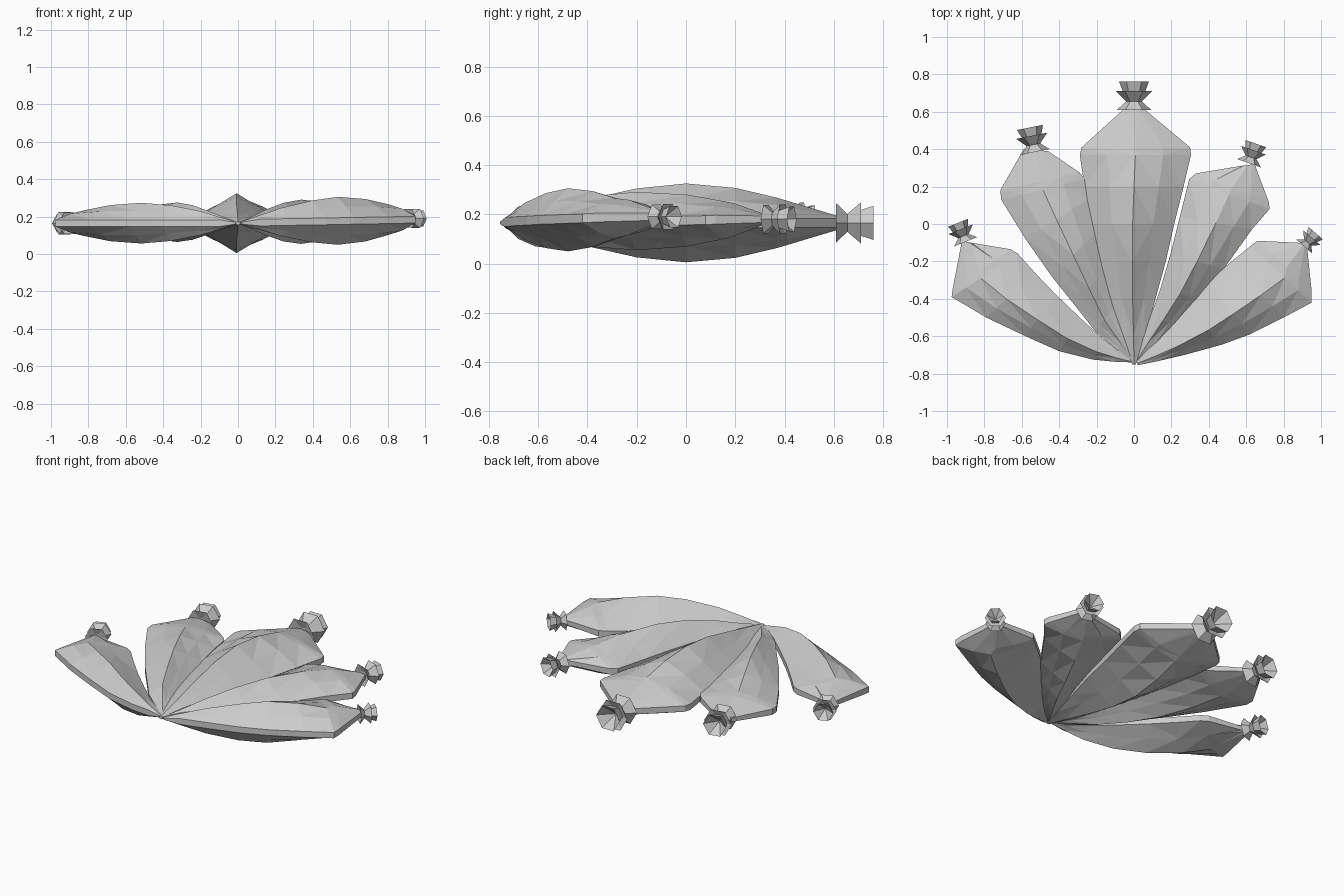
import bpy, bmesh, math
from mathutils import Vector

default_cube = bpy.data.objects.get("Cube")
if default_cube:
    bpy.data.objects.remove(default_cube, do_unlink=True)

grey = bpy.data.materials.new("plain_grey")
grey.use_nodes = True
grey.diffuse_color = (0.6, 0.6, 0.6, 1)
grey.node_tree.nodes["Principled BSDF"].inputs["Base Color"].default_value = grey.diffuse_color

BASE_Z = 0.165
EDGE = 0.018                      # half thickness of the pad rim
RIDGE = [0.01, 0.045, 0.095, 0.14, 0.16, 0.142, 0.102, 0.09, 0.03]
SWELL = [0.5, 0.46, 0.46, 0.48, 0.52, 0.57, 0.63, 0.65, 0.7]


def make_object(name, bm):
    """Turn a bmesh into a flat shaded object."""
    bmesh.ops.recalc_face_normals(bm, faces=bm.faces)
    mesh = bpy.data.meshes.new(name)
    bm.to_mesh(mesh)
    bm.free()
    mesh.materials.append(grey)
    obj = bpy.data.objects.new(name, mesh)
    bpy.context.collection.objects.link(obj)
    return obj


def loft(bm, rings):
    """Skin a row of closed rings of points and cap both ends."""
    loops = [[bm.verts.new(p) for p in ring] for ring in rings]
    for a, b in zip(loops, loops[1:]):
        n = len(a)
        for i in range(n):
            j = (i + 1) % n
            bm.faces.new((a[i], a[j], b[j], b[i]))
    bm.faces.new(loops[0])
    bm.faces.new(loops[-1])


def pad(name, outline, fullness, tip_z, crest=0.5):
    """Ridged pad: each station gives its left and right rim points.
    The crest is where the ridge runs, from left (0) to right (1)."""
    bm = bmesh.new()
    rings = []
    last = len(outline) - 1
    for i, (lx, ly, rx, ry) in enumerate(outline):
        t = i / last
        z = BASE_Z + (tip_z - BASE_Z) * t
        high = RIDGE[i] * fullness
        rim = min(EDGE, high * 0.6)
        up, top = Vector((0, 0, rim)), Vector((0, 0, high))
        flank = up.lerp(top, SWELL[i])
        left, right = Vector((lx, ly, z)), Vector((rx, ry, z))
        mid = left.lerp(right, crest + (0.5 - crest) * t ** 2)
        left_mid, right_mid = (left + mid) / 2, (right + mid) / 2
        rings.append([left - up, left + up, left_mid + flank, mid + top,
                      right_mid + flank, right + up, right - up,
                      right_mid - flank, mid - top, left_mid - flank])
    loft(bm, rings)
    bmesh.ops.triangulate(bm, faces=bm.faces)
    return make_object(name, bm)


def bud(name, base, direction, size):
    """Six sided bud: flared skirt, wide cup and a hollow upper cup."""
    profile = [(0.03, 0.02), (0.092, 0), (0.042, 0.045), (0.096, 0.1),
               (0.055, 0.085), (0.08, 0.152), (0.008, 0.08)]
    sides = 6
    bm = bmesh.new()
    rings = []
    for radius, height in profile:
        angles = [math.tau * k / sides for k in range(sides)]
        rings.append([(radius * math.cos(a), radius * math.sin(a), height)
                      for a in angles])
    loft(bm, rings)
    obj = make_object(name, bm)
    obj.location = base
    obj.scale = (size, size, size)
    obj.rotation_euler = Vector((*direction, 0)).to_track_quat('Z', 'Y').to_euler()
    return obj


# Middle pad
pad("middle_pad", [
    (-.01, -.75, .01, -.75), (-.065, -.6, .06, -.6), (-.13, -.4, .115, -.4),
    (-.185, -.2, .17, -.2), (-.23, 0, .215, 0), (-.265, .2, .265, .2),
    (-.29, .37, .305, .37), (-.28, .41, .3, .41), (-.06, .61, .06, .61)],
    1, BASE_Z)

# Upper pads
pad("upper_right_pad", [
    (-.01, -.735, 0, -.725), (-.09, -.675, -.05, -.6), (-.21, -.57, -.11, -.45),
    (-.32, -.43, -.165, -.25), (-.44, -.28, -.21, -.05), (-.58, -.08, -.25, .13),
    (-.71, .13, -.265, .24), (-.715, .18, -.29, .275), (-.59, .4, -.46, .39)],
    .66, .175)
pad("upper_left_pad", [
    (.01, -.725, .02, -.735), (.05, -.61, .1, -.66), (.085, -.5, .22, -.54),
    (.14, -.35, .35, -.4), (.195, -.16, .48, -.24), (.245, .04, .63, -.03),
    (.295, .24, .725, .08), (.33, .27, .72, .12), (.57, .31, .645, .32)],
    .74, .18)

# Lower pads
pad("lower_right_pad", [
    (-.01, -.74, -.005, -.73), (-.1, -.737, -.08, -.68), (-.22, -.725, -.17, -.61),
    (-.4, -.68, -.29, -.5), (-.58, -.6, -.42, -.375), (-.79, -.5, -.53, -.26),
    (-.975, -.39, -.62, -.16), (-.97, -.35, -.66, -.135), (-.92, -.09, -.87, -.1)],
    .68, BASE_Z, .36)
pad("lower_left_pad", [
    (.01, -.73, .02, -.755), (.08, -.665, .12, -.735), (.17, -.575, .27, -.7),
    (.28, -.44, .47, -.645), (.4, -.31, .62, -.59), (.51, -.21, .8, -.5),
    (.62, -.12, .95, -.42), (.66, -.09, .95, -.36), (.88, -.1, .925, -.12)],
    .8, .19, .64)

# Buds on the pad tips
bud("middle_bud", (0, .61, BASE_Z), (0, 1), 1)
bud("upper_right_bud", (-.53, .385, .175), (-.2, 1), .88)
bud("upper_left_bud", (.615, .325, .18), (.35, 1), .73)
bud("lower_right_bud", (-.9, -.095, BASE_Z), (-.4, 1), .72)
bud("lower_left_bud", (.91, -.12, .19), (.65, .75), .62)
